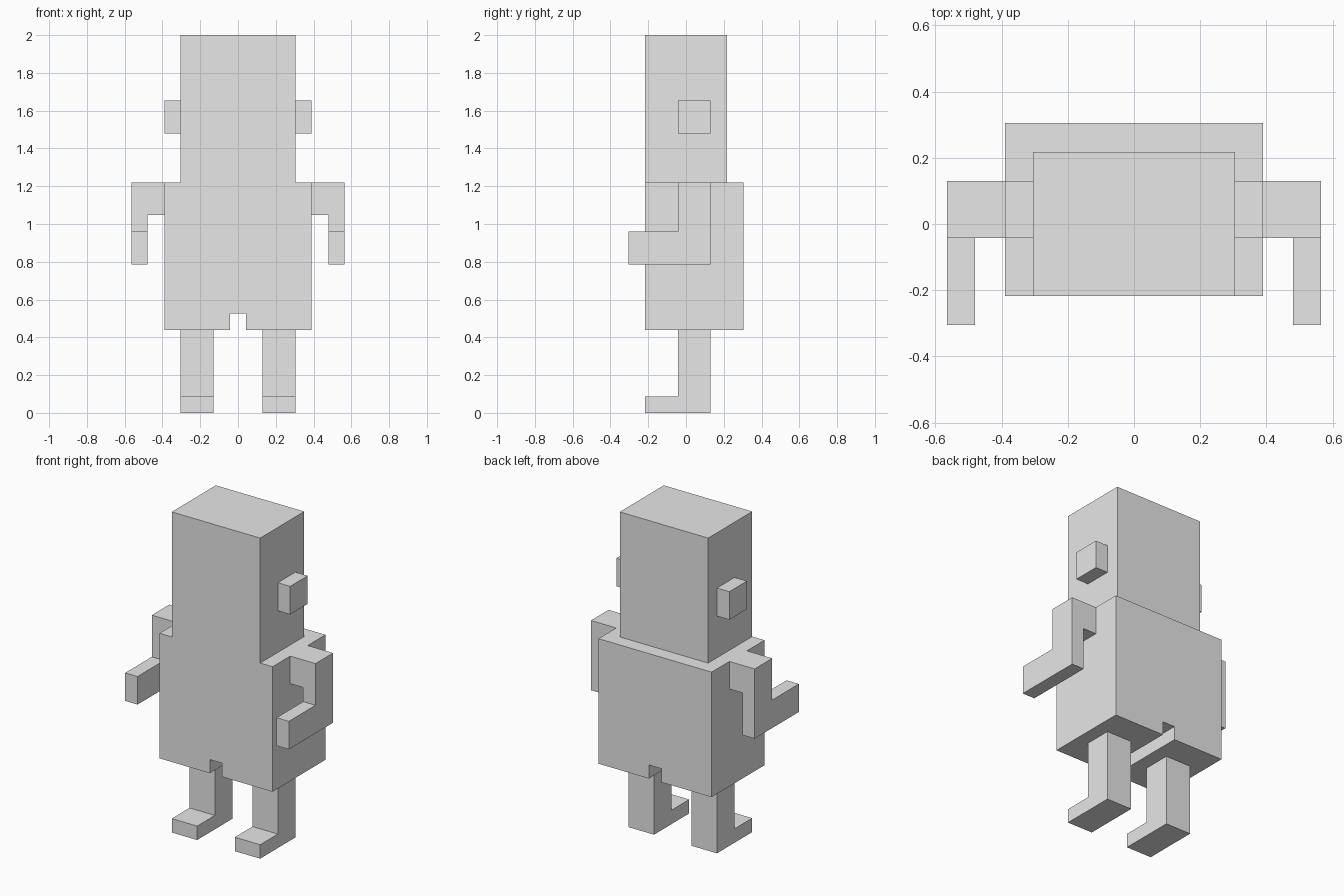
import bpy
import bmesh
from mathutils import Vector

if "Cube" in bpy.data.objects:
    bpy.data.objects.remove(bpy.data.objects["Cube"])

grey = bpy.data.materials.new("light grey")
grey.diffuse_color = (0.8, 0.8, 0.8, 1)
grey.use_nodes = True
grey.node_tree.nodes["Principled BSDF"].inputs["Base Color"].default_value = grey.diffuse_color


def extruded(name, profile, axis, start, end, mirrored=False):
    """Extrude a profile along x (profile is y, z) or along y (profile is x, z)."""
    bm = bmesh.new()
    if axis == "x":
        points = [(start, a, b) for a, b in profile]
        step = Vector((end - start, 0, 0))
    else:
        points = [(a, start, b) for a, b in profile]
        step = Vector((0, end - start, 0))
    face = bm.faces.new([bm.verts.new(p) for p in points])
    result = bmesh.ops.extrude_face_region(bm, geom=[face], use_keep_orig=True)
    moved = [v for v in result["geom"] if isinstance(v, bmesh.types.BMVert)]
    bmesh.ops.translate(bm, verts=moved, vec=step)
    bmesh.ops.recalc_face_normals(bm, faces=bm.faces)
    mesh = bpy.data.meshes.new(name)
    bm.to_mesh(mesh)
    bm.free()
    mesh.materials.append(grey)
    obj = bpy.data.objects.new(name, mesh)
    bpy.context.collection.objects.link(obj)
    if mirrored:
        obj.modifiers.new("mirror", "MIRROR").use_axis[0] = True
    return obj


def rect(a0, a1, b0, b1):
    return [(a0, b0), (a1, b0), (a1, b1), (a0, b1)]


# Tall block head with square ears
extruded("head", rect(-0.305, 0.305, 1.22, 2.0), "y", -0.217, 0.217)
extruded("ears", rect(-0.043, 0.13, 1.48, 1.655), "x", 0.305, 0.39, True)

# Body with a slot running front to back between the legs
body = [(-0.39, 0.44), (-0.043, 0.44), (-0.043, 0.525), (0.043, 0.525),
        (0.043, 0.44), (0.39, 0.44), (0.39, 1.22), (-0.39, 1.22)]
extruded("body", body, "y", -0.217, 0.305)

# Shoulders and arms bent forward at the elbow
extruded("shoulders", rect(-0.043, 0.13, 1.048, 1.22), "x", 0.39, 0.48, True)
arm = [(-0.305, 0.785), (0.13, 0.785), (0.13, 1.22),
       (-0.043, 1.22), (-0.043, 0.96), (-0.305, 0.96)]
extruded("arms", arm, "x", 0.48, 0.565, True)

# Legs with feet pointing forward
leg = [(-0.217, 0), (0.13, 0), (0.13, 0.44),
       (-0.043, 0.44), (-0.043, 0.087), (-0.217, 0.087)]
extruded("legs", leg, "x", 0.13, 0.305, True)
